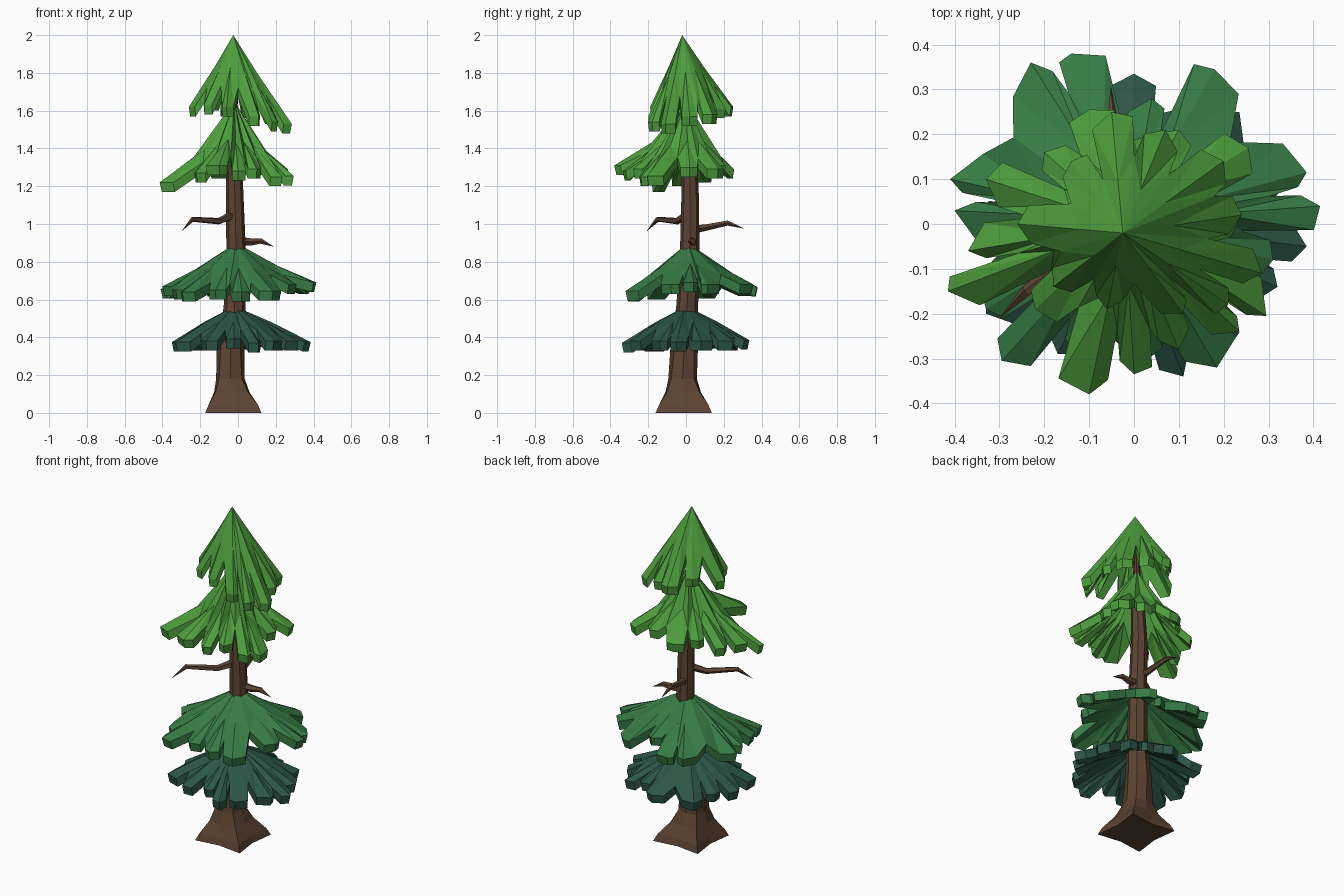
import bpy, bmesh, math, random
from mathutils import Vector

if "Cube" in bpy.data.objects:
    bpy.data.objects.remove(bpy.data.objects["Cube"])

random.seed(7)


def material(name, rgb):
    m = bpy.data.materials.new(name)
    m.diffuse_color = (*rgb, 1)
    m.use_nodes = True
    m.node_tree.nodes["Principled BSDF"].inputs["Base Color"].default_value = m.diffuse_color
    return m


LIGHT = material("light_green", (0.075, 0.34, 0.046))
MID = material("mid_green", (0.038, 0.20, 0.060))
DARK = material("dark_teal_green", (0.026, 0.095, 0.064))
BARK = material("bark_brown", (0.107, 0.056, 0.032))
RED = material("red_brown", (0.115, 0.035, 0.024))


def finish(bm, name, *mats):
    bmesh.ops.recalc_face_normals(bm, faces=bm.faces)
    me = bpy.data.meshes.new(name)
    bm.to_mesh(me)
    bm.free()
    for m in mats:
        me.materials.append(m)
    ob = bpy.data.objects.new(name, me)
    bpy.context.collection.objects.link(ob)
    return ob


def foliage(name, mat, apex, tips, mid_t, mid_f, notch_t, thick):
    """Skirt of ridged, blunt fronds; tips are (x, y, z) of the frond ends."""
    c = Vector(apex)
    polar = sorted((math.atan2(y - c.y, x - c.x), math.hypot(x - c.x, y - c.y), z)
                   for x, y, z in tips)
    n = len(polar)
    bm = bmesh.new()

    def pair(a, r, z):
        # upper vertex and the matching one on the underside
        d = Vector((math.cos(a), math.sin(a), 0))
        top = Vector((c.x, c.y, z)) + d * r
        low = Vector((c.x, c.y, z - thick)) + d * r * 0.97
        return bm.verts.new(top), bm.verts.new(low)

    top = pair(0, 0, c.z)
    mids, lefts, ends, rights, notches = [], [], [], [], []
    for i, (a, r, z) in enumerate(polar):
        a2, r2, z2 = polar[(i + 1) % n]
        gap_next = (a2 - a) % math.tau
        gap_prev = (a - polar[i - 1][0]) % math.tau
        mids.append(pair(a, r * mid_t, z + (c.z - z) * mid_f))
        lefts.append(pair(a - min(0.37 * gap_prev, 0.2), r * random.uniform(.87, .98), z))
        rights.append(pair(a + min(0.37 * gap_next, 0.2), r * random.uniform(.87, .98), z))
        ends.append(pair(a, r, z))
        nz = (z + z2) / 2
        t = notch_t * random.uniform(.85, 1.08)
        notches.append(pair(a + gap_next * 0.5, min(r, r2) * t,
                            nz + (c.z - nz) * mid_f * (1 - t) / (1 - mid_t)))
    rim = []
    for i in range(n):
        m, l, e, r, nn, pn = mids[i], lefts[i], ends[i], rights[i], notches[i], notches[i - 1]
        for tri in ((top, m, nn), (top, pn, m), (m, l, e), (m, e, r), (m, r, nn), (m, pn, l)):
            bm.faces.new([v[0] for v in tri])
            bm.faces.new([v[1] for v in reversed(tri)])
        rim += [l, e, r, nn]
    for p, q in zip(rim, rim[1:] + rim[:1]):
        bm.faces.new((p[0], p[1], q[1], q[0]))
    return finish(bm, name, mat)


# Four tiers of foliage
foliage("foliage_bottom", DARK, (-0.02, 0.0, 0.565), [
    (.385, -.05, .375), (.33, .08, .38), (.235, .25, .38), (.12, .26, .40), (0, .335, .385),
    (-.25, .28, .38), (-.29, .13, .39), (-.35, .0, .375), (-.33, -.20, .375),
    (-.17, -.29, .38), (-.02, -.28, .39), (.11, -.34, .37), (.19, -.30, .38),
    (.32, -.14, .38)], .48, .56, .78, .05)
foliage("foliage_lower", MID, (-0.01, 0.01, 0.9), [
    (.415, .04, .69), (.385, .115, .68), (.18, .345, .68), (.04, .28, .70), (-.14, .38, .665),
    (-.23, .36, .67), (-.41, .10, .655), (-.40, .03, .67), (-.33, -.19, .65), (-.295, -.305, .64),
    (-.12, -.29, .65), (.02, -.31, .64), (.185, -.32, .645), (.31, -.08, .68)],
    .44, .49, .77, .05)
foliage("foliage_upper", LIGHT, (-0.02, 0.0, 1.65), [
    (.24, .02, 1.30), (.255, .17, 1.29), (.10, .21, 1.31), (-.10, .255, 1.29),
    (-.20, .16, 1.30), (-.33, .10, 1.27), (-.37, -.06, 1.25), (-.415, -.15, 1.22),
    (-.22, -.19, 1.27), (-.10, -.38, 1.31), (.0, -.335, 1.28), (.10, -.28, 1.29),
    (.235, -.24, 1.25), (.295, -.205, 1.255)], .40, .41, .74, .05)
foliage("foliage_top", LIGHT, (-0.025, -0.02, 2.0), [
    (.24, .02, 1.57), (.20, .14, 1.58), (.07, .21, 1.61), (-.05, .25, 1.62), (-.14, .14, 1.65),
    (-.26, .0, 1.62), (-.18, -.14, 1.63), (-.06, -.19, 1.62),
    (.11, -.20, 1.57), (.21, -.18, 1.54), (.285, -.11, 1.53)], .42, .56, .76, .05)


def tube(name, rings, sides, mats, lobes=()):
    """Loft horizontal polygon rings (x, y, z, radius); lobes widen the first rings."""
    bm = bmesh.new()
    loops = []
    for k, (x, y, z, r) in enumerate(rings):
        amp = lobes[k] if k < len(lobes) else 0
        loop = []
        for s in range(sides):
            a = math.tau * s / sides + math.pi / 4
            rr = r * (1 + amp * (1 if s % 2 == 0 else -0.3))
            loop.append(bm.verts.new((x + rr * math.cos(a), y + rr * math.sin(a), z)))
        loops.append(loop)
    for lo, hi in zip(loops, loops[1:]):
        for s in range(sides):
            t = (s + 1) % sides
            bm.faces.new((lo[s], lo[t], hi[t], hi[s]))
    bm.faces.new(loops[0])
    bm.faces.new(loops[-1])
    for f in bm.faces:
        if f.calc_center_median().z > 1.5:
            f.material_index = 1
    return finish(bm, name, *mats)


# Leaning trunk with a flared root base
tube("trunk", [
    (-.025, -.012, 0, .148), (-.025, -.012, .04, .135), (-.033, -.015, .11, .10),
    (-.04, -.018, .18, .078), (-.04, -.01, .34, .073), (-.018, .006, .56, .058),
    (-.01, .02, .85, .052), (-.018, .022, 1.2, .045), (-.022, .005, 1.45, .037),
    (-.024, -.01, 1.78, .008)], 8, (BARK, RED), (.42, .38, .22, .1))


def branch(name, points, radii):
    """Bare five-sided twig along a bent path, ending in a point."""
    bm = bmesh.new()
    pts = [Vector(p) for p in points]
    loops = []
    for i, p in enumerate(pts[:-1]):
        d = (pts[i + 1] - pts[max(i - 1, 0)]).normalized()
        u = d.cross(Vector((0, 0, 1))).normalized()
        w = u.cross(d)
        loops.append([bm.verts.new(p + (u * math.cos(a) + w * math.sin(a)) * radii[i])
                      for a in (math.tau * s / 5 for s in range(5))])
    tip = bm.verts.new(pts[-1])
    for s in range(5):
        t = (s + 1) % 5
        for lo, hi in zip(loops, loops[1:]):
            bm.faces.new((lo[s], lo[t], hi[t], hi[s]))
        bm.faces.new((loops[-1][s], loops[-1][t], tip))
    bm.faces.new(loops[0])
    finish(bm, name, BARK)


# Bare branches
branch("branch_left", [(-.02, .01, 1.05), (-.10, -.05, 1.015), (-.24, -.15, 1.025),
                       (-.30, -.21, .96)], [.024, .018, .014])
branch("branch_right", [(.0, .03, .91), (.07, .035, .905), (.12, .04, .91),
                        (.19, .045, .88)], [.024, .02, .015])
branch("branch_back", [(-.02, .03, .97), (-.03, .10, .98), (-.048, .22, 1.005),
                       (-.052, .31, .975)], [.024, .018, .014])
